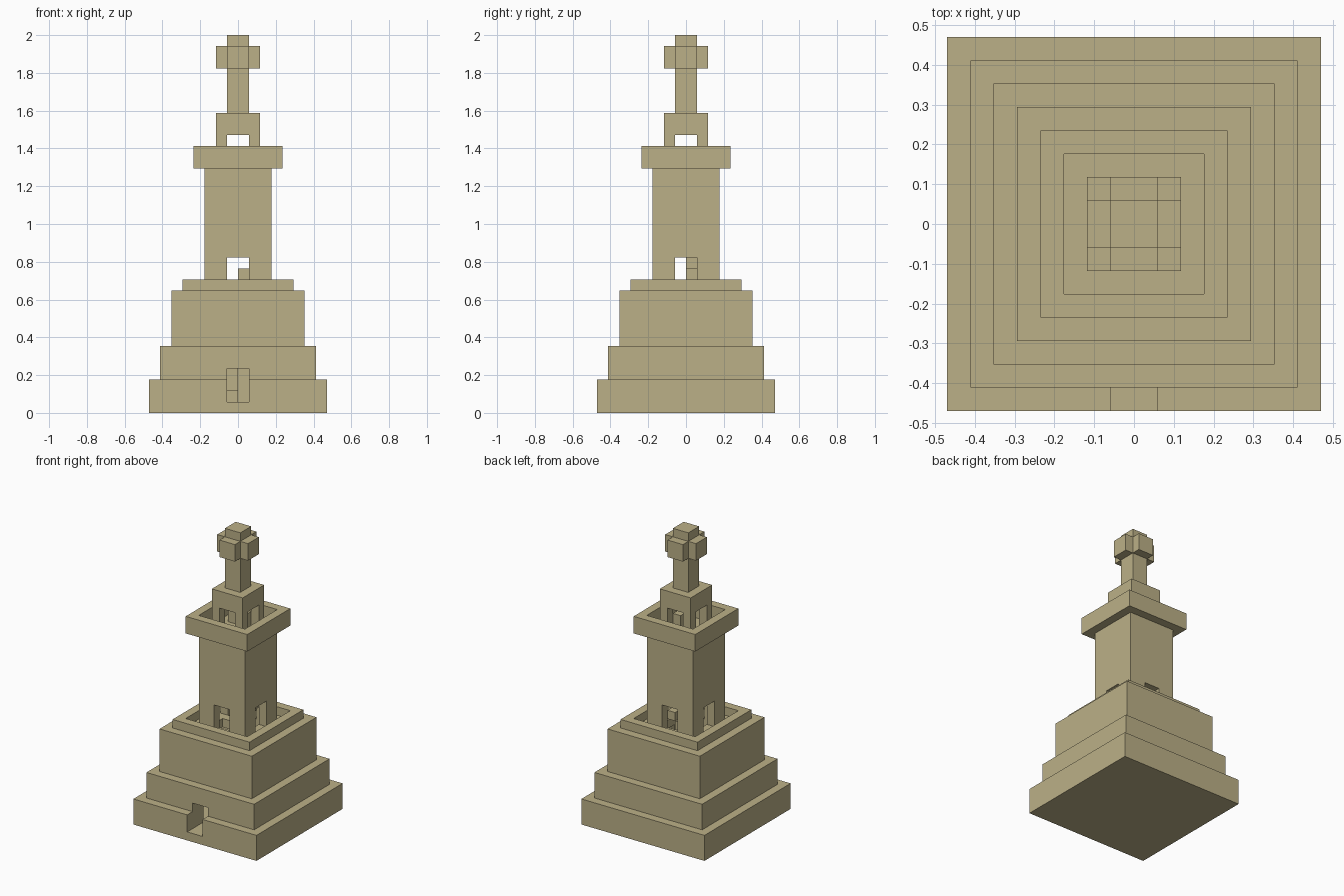
import bpy
import bmesh
from mathutils import Matrix, Vector

U = 2 / 34  # one building block

cube = bpy.data.objects.get("Cube")
if cube:
    bpy.data.objects.remove(cube, do_unlink=True)

sandstone = bpy.data.materials.new("sandstone")
sandstone.use_nodes = True
colour = (0.50, 0.435, 0.245, 1)
sandstone.diffuse_color = colour
sandstone.node_tree.nodes["Principled BSDF"].inputs["Base Color"].default_value = colour


def box(name, x, y, z):
    """Box from (low, high) block ranges on each axis."""
    bm = bmesh.new()
    bmesh.ops.create_cube(bm, size=1)
    size = Vector([r[1] - r[0] for r in (x, y, z)]) * U
    mid = Vector([r[1] + r[0] for r in (x, y, z)]) * U / 2
    bm.transform(Matrix.Translation(mid) @ Matrix.Diagonal(size).to_4x4())
    mesh = bpy.data.meshes.new(name)
    bm.to_mesh(mesh)
    bm.free()
    mesh.materials.append(sandstone)
    obj = bpy.data.objects.new(name, mesh)
    bpy.context.collection.objects.link(obj)
    return obj


def square(name, half, low, high):
    return box(name, (-half, half), (-half, half), (low, high))


def carve(obj, *cutters):
    """Cut the boxes out of the object, then discard them."""
    bpy.context.view_layer.objects.active = obj
    for cutter in cutters:
        cutter.hide_render = True
        mod = obj.modifiers.new("carve", 'BOOLEAN')
        mod.operation = 'DIFFERENCE'
        mod.solver = 'EXACT'
        mod.object = cutter
        bpy.ops.object.modifier_apply(modifier=mod.name)
        bpy.data.objects.remove(cutter, do_unlink=True)


def cross_doors(low, high):
    """Passages running through all four sides."""
    return (box("passage_x", (-9, 9), (-1, 1), (low, high)),
            box("passage_y", (-1, 1), (-9, 9), (low, high)))


# Stepped base with a front entrance and hollow inside
base = square("base_tier", 8, 0, 3)
carve(base, square("hollow", 5, 1, 4), box("entrance", (-1, 1), (-9, -4), (1, 4)))
middle = square("middle_tier", 7, 3, 6)
carve(middle, square("hollow", 5, 2, 7), box("entrance", (-1, 1), (-9, -4), (2, 4)))
upper = square("upper_tier", 6, 6, 11)
carve(upper, square("hollow", 5, 5, 10), square("stairwell", 2, 9, 12))

# Low wall around the terrace
parapet = square("parapet", 5, 11, 12)
carve(parapet, square("hollow", 4, 10, 13))

# Hollow tower with a door on every side
tower = square("tower", 3, 11, 22)
carve(tower, square("hollow", 2, 10, 21), *cross_doors(10, 14))

# Balcony wall
balcony = square("balcony", 4, 22, 24)
carve(balcony, square("hollow", 3, 21, 25))

# Open lantern room
lantern = square("lantern_room", 2, 22, 27)
carve(lantern, *cross_doors(21, 25))
box("lantern_step", (0, 1), (0, 1), (22, 24))

# Spire with a four-armed head
square("spire", 1, 27, 34)
for side, sign in (("left", 1), ("right", -1)):
    box("spire_arm_" + side, sorted((sign, 2 * sign)), (-1, 1), (31, 33))
for side, sign in (("back", 1), ("front", -1)):
    box("spire_arm_" + side, (-1, 1), sorted((sign, 2 * sign)), (31, 33))

# Stairs: two blocks at the entrance, then a spiral of floating steps
box("entry_step", (-1, 0), (-4, -3), (1, 2))
box("entry_landing", (-1, 0), (-3, -2), (1, 4))
spiral = [(0, 1), (1, 0), (1, -1), (0, -2), (-1, -2), (-2, -1), (-2, 0), (-1, 1)]
for level in range(4, 21):
    x, y = spiral[(level - 12) % len(spiral)]
    depth = 1 if level == 12 else 0  # the terrace step reaches the centre
    box("spiral_step", (x, x + 1), (y - depth, y + 1), (level, level + 1))
